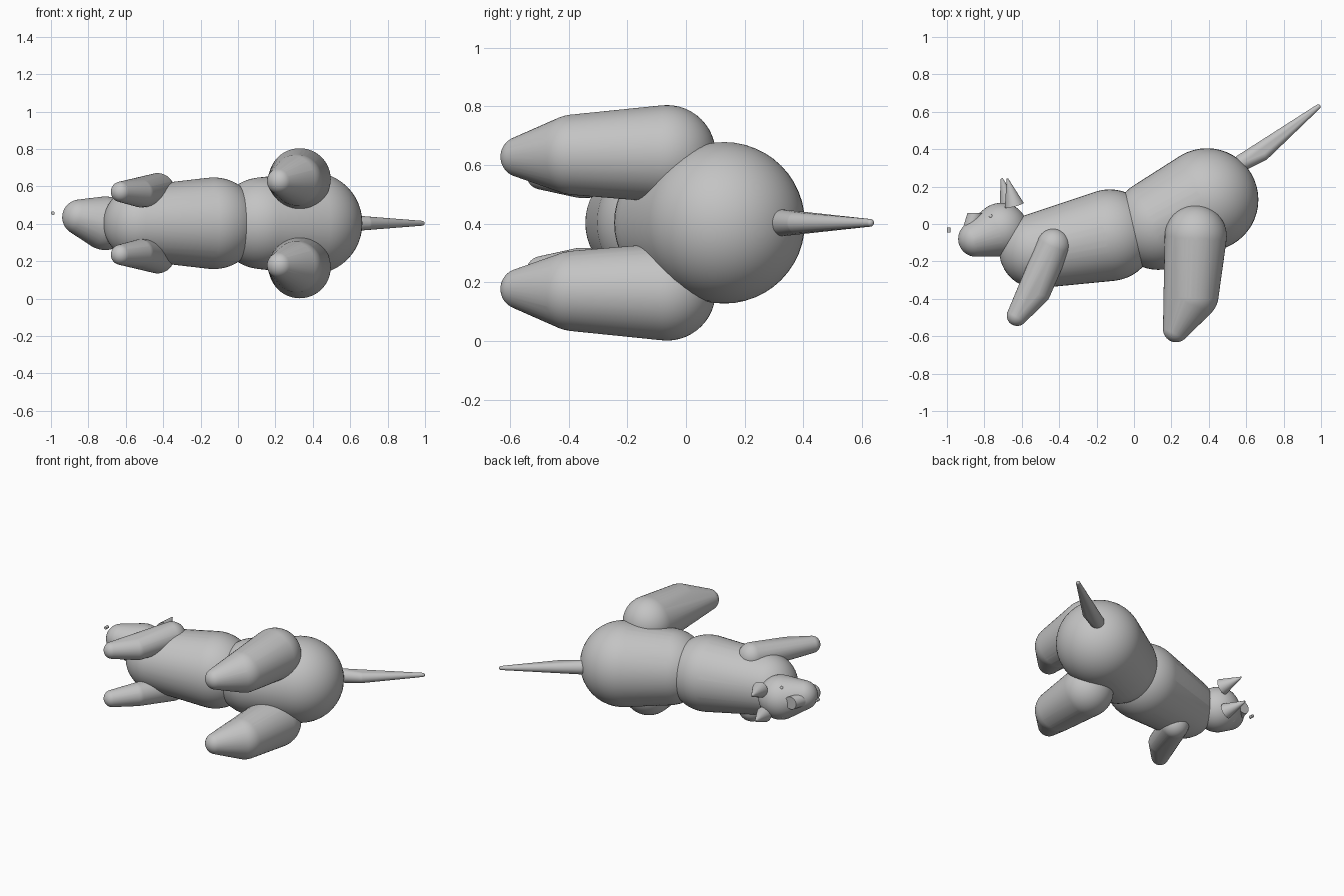
import bpy, bmesh
from mathutils import Vector, Matrix

if "Cube" in bpy.data.objects:
    bpy.data.objects.remove(bpy.data.objects["Cube"], do_unlink=True)

MID = 0.403  # height of the animal's symmetry plane (it lies on its side)

grey = bpy.data.materials.new("plain_grey")
grey.use_nodes = True
colour = (0.55, 0.55, 0.55, 1)
grey.diffuse_color = colour
grey.node_tree.nodes["Principled BSDF"].inputs["Base Color"].default_value = colour


def finish(name, bm):
    bmesh.ops.recalc_face_normals(bm, faces=bm.faces)
    mesh = bpy.data.meshes.new(name)
    bm.to_mesh(mesh)
    bm.free()
    mesh.materials.append(grey)
    obj = bpy.data.objects.new(name, mesh)
    bpy.context.collection.objects.link(obj)
    bpy.ops.object.select_all(action="DESELECT")
    obj.select_set(True)
    bpy.context.view_layer.objects.active = obj
    bpy.ops.object.shade_smooth_by_angle(angle=0.6)
    return obj


def blob(name, *balls, side=1):
    """Skin stretched over balls (x, y, offset from the mid plane, radius)."""
    bm = bmesh.new()
    for x, y, off, r in balls:
        bmesh.ops.create_uvsphere(bm, u_segments=48, v_segments=24, radius=r,
                                  matrix=Matrix.Translation((x, y, MID + side * off)))
    out = bmesh.ops.convex_hull(bm, input=bm.verts)
    inner = {v for v in out["geom_interior"] + out["geom_unused"]
             if isinstance(v, bmesh.types.BMVert)}
    bmesh.ops.delete(bm, geom=list(inner), context="VERTS")
    # drop sphere faces left under the skin
    hull = {f for f in out["geom"] if isinstance(f, bmesh.types.BMFace)}
    extra = [f for f in bm.faces if f not in hull]
    bmesh.ops.delete(bm, geom=extra, context="FACES")
    return finish(name, bm)


def cone(name, start, end, r1, r2):
    a, b = Vector(start), Vector(end)
    turn = (b - a).to_track_quat("Z", "Y").to_matrix().to_4x4()
    bm = bmesh.new()
    bmesh.ops.create_cone(bm, cap_ends=True, segments=32, radius1=r1, radius2=r2,
                          depth=(b - a).length,
                          matrix=Matrix.Translation((a + b) / 2) @ turn)
    return finish(name, bm)


# body and head
blob("hind_body", (0.39, 0.13, 0, 0.275), (0.13, 0.0, 0, 0.245))
blob("chest", (-0.13, -0.06, 0, 0.245), (-0.52, -0.143, 0, 0.2))
blob("head", (-0.71, -0.03, 0, 0.143), (-0.845, -0.08, 0.032, 0.095))
blob("tail", (0.58, 0.33, 0, 0.045), (0.69, 0.375, 0, 0.036), (0.985, 0.627, 0, 0.013))

# legs on both sides
for label, side in (("left", 1), ("right", -1)):
    blob("front_leg_" + label, (-0.43, -0.115, 0.178, 0.09),
         (-0.52, -0.36, 0.16, 0.075), (-0.625, -0.49, 0.168, 0.055), side=side)
    blob("hind_leg_" + label, (0.33, -0.065, 0.235, 0.166),
         (0.315, -0.38, 0.232, 0.137), (0.225, -0.562, 0.225, 0.07), side=side)

# ears and eyes, the head being slightly turned
cone("ear_left", (-0.64, 0.1, 0.485), (-0.677, 0.243, 0.505), 0.052, 0.004)
cone("ear_right", (-0.67, 0.1, 0.32), (-0.707, 0.243, 0.34), 0.05, 0.006)
blob("eye_left", (-0.765, 0.04, 0.105, 0.011))
blob("eye_right", (-0.775, 0.045, -0.09, 0.011))

# snout: a leaning cylinder with its end caps square to y
snout = cone("snout", (-0.865, -0.07, 0.432), (-0.865, 0.06, 0.432), 0.043, 0.043)
for v in snout.data.vertices:
    v.co.x += 0.3 * v.co.y

# small nose floating in front
cone("nose", (-0.99, -0.045, 0.457), (-0.99, -0.018, 0.457), 0.01, 0.01)
